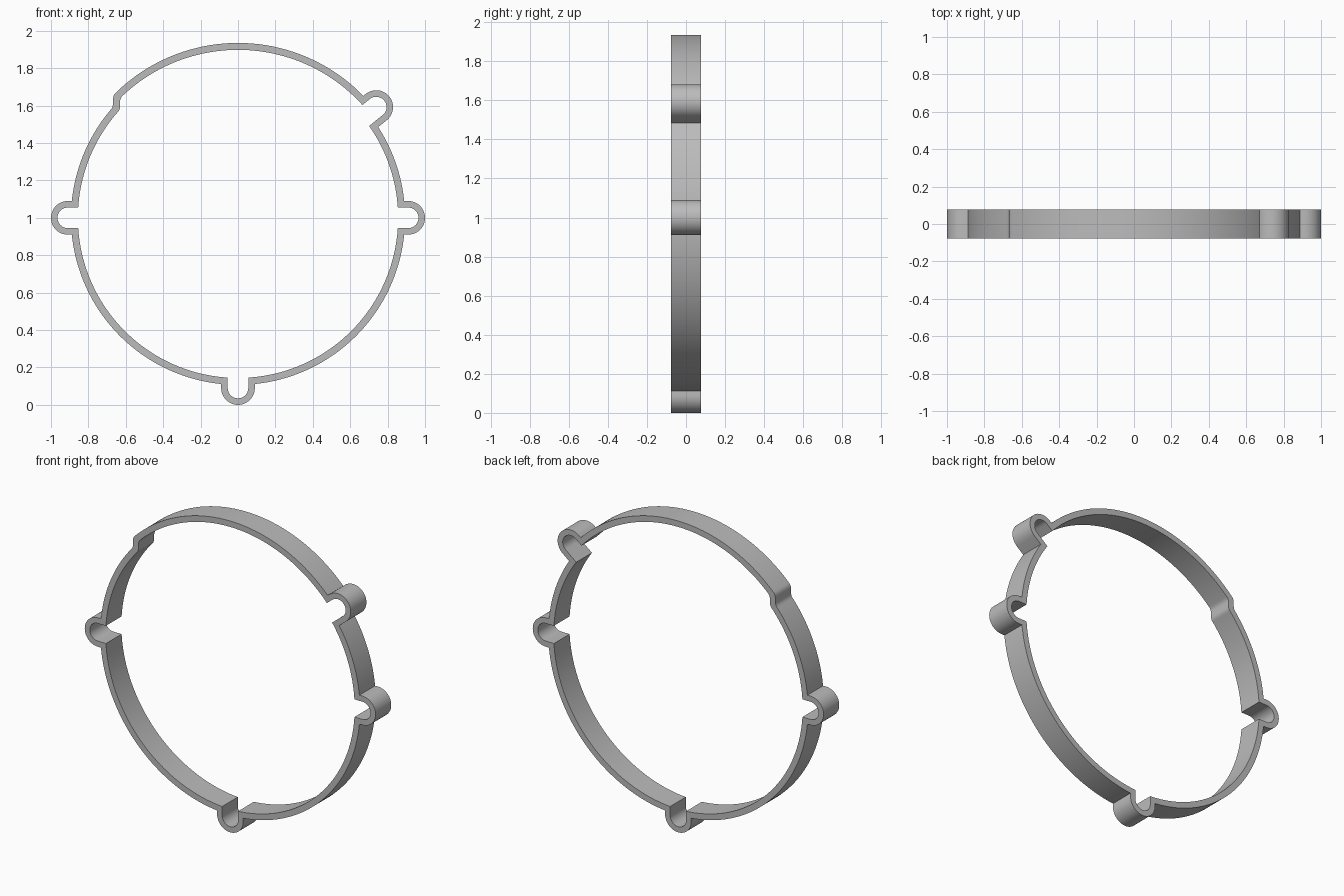
import bpy, bmesh, math

if "Cube" in bpy.data.objects:
    bpy.data.objects.remove(bpy.data.objects["Cube"])

HALF_DEPTH = 0.077
R_LOW, R_TOP, WALL = 0.893, 0.935, 0.037      # lower and upper ring radii, wall thickness
STEP_SPAN = 4.3                               # degrees taken by the S-shaped step
# lobes: (angle in degrees, distance of cap centre)
TABS = [(0, 0.91), (38.7, 0.947), (180, 0.91), (270, 0.91)]


def ring_radius(deg, inset, step_at):
    """Raised arc between the diagonal lobe and the step, smooth step on the left."""
    if deg < 38.7 or deg > 180:
        return R_LOW - inset
    t = min(max((deg - step_at) / STEP_SPAN + 0.5, 0), 1)
    return R_TOP + (R_LOW - R_TOP) * t * t * (3 - 2 * t) - inset


def outline(inset, w, step_at):
    """Closed loop of (x, z): lobes of half width w joined by ring arcs."""
    pts = []
    for i, (ang, c) in enumerate(TABS):
        a = math.radians(ang)
        nxt = TABS[(i + 1) % 4][0] + (360 if i == 3 else 0)
        r0 = ring_radius(ang - 0.01, inset, step_at)
        r1 = ring_radius(ang + 0.01, inset, step_at)
        # lobe: straight side, round cap, straight side
        local = [(math.sqrt(r0 * r0 - w * w), -w)]
        for k in range(25):
            t = -math.pi / 2 + math.pi * k / 24
            local.append((c + w * math.cos(t), w * math.sin(t)))
        local.append((math.sqrt(r1 * r1 - w * w), w))
        pts += [(u * math.cos(a) - v * math.sin(a),
                 u * math.sin(a) + v * math.cos(a)) for u, v in local]
        # ring arc up to the next lobe
        rn = ring_radius(nxt - 0.01, inset, step_at)
        d0 = ang + math.degrees(math.asin(w / r1))
        d1 = nxt - math.degrees(math.asin(w / rn))
        n = int((nxt - ang) / 0.75)
        for k in range(1, n):
            d = d0 + (d1 - d0) * k / n
            r = ring_radius(d, inset, step_at)
            pts.append((r * math.cos(math.radians(d)), r * math.sin(math.radians(d))))
    return pts


outer = outline(0, 0.09, 137.0)
inner = outline(WALL, 0.055, 136.0)

# extruded wall between the two outlines
bm = bmesh.new()
loops = [[bm.verts.new((x, y, z + 1)) for x, z in pts]
         for pts, y in ((outer, -HALF_DEPTH), (outer, HALF_DEPTH),
                        (inner, HALF_DEPTH), (inner, -HALF_DEPTH))]
n = len(outer)
for i in range(n):
    j = (i + 1) % n
    for k in range(4):
        a, b = loops[k], loops[(k + 1) % 4]
        bm.faces.new((a[i], a[j], b[j], b[i]))
bmesh.ops.recalc_face_normals(bm, faces=bm.faces)
mesh = bpy.data.meshes.new("lobed_ring")
bm.to_mesh(mesh)
bm.free()

mat = bpy.data.materials.new("plain grey")
mat.diffuse_color = (0.5, 0.5, 0.5, 1)
mat.use_nodes = True
mat.node_tree.nodes["Principled BSDF"].inputs["Base Color"].default_value = mat.diffuse_color
mesh.materials.append(mat)
ring = bpy.data.objects.new("lobed_ring", mesh)
bpy.context.collection.objects.link(ring)
bpy.context.view_layer.objects.active = ring
ring.select_set(True)
bpy.ops.object.shade_smooth_by_angle(angle=math.radians(30))
